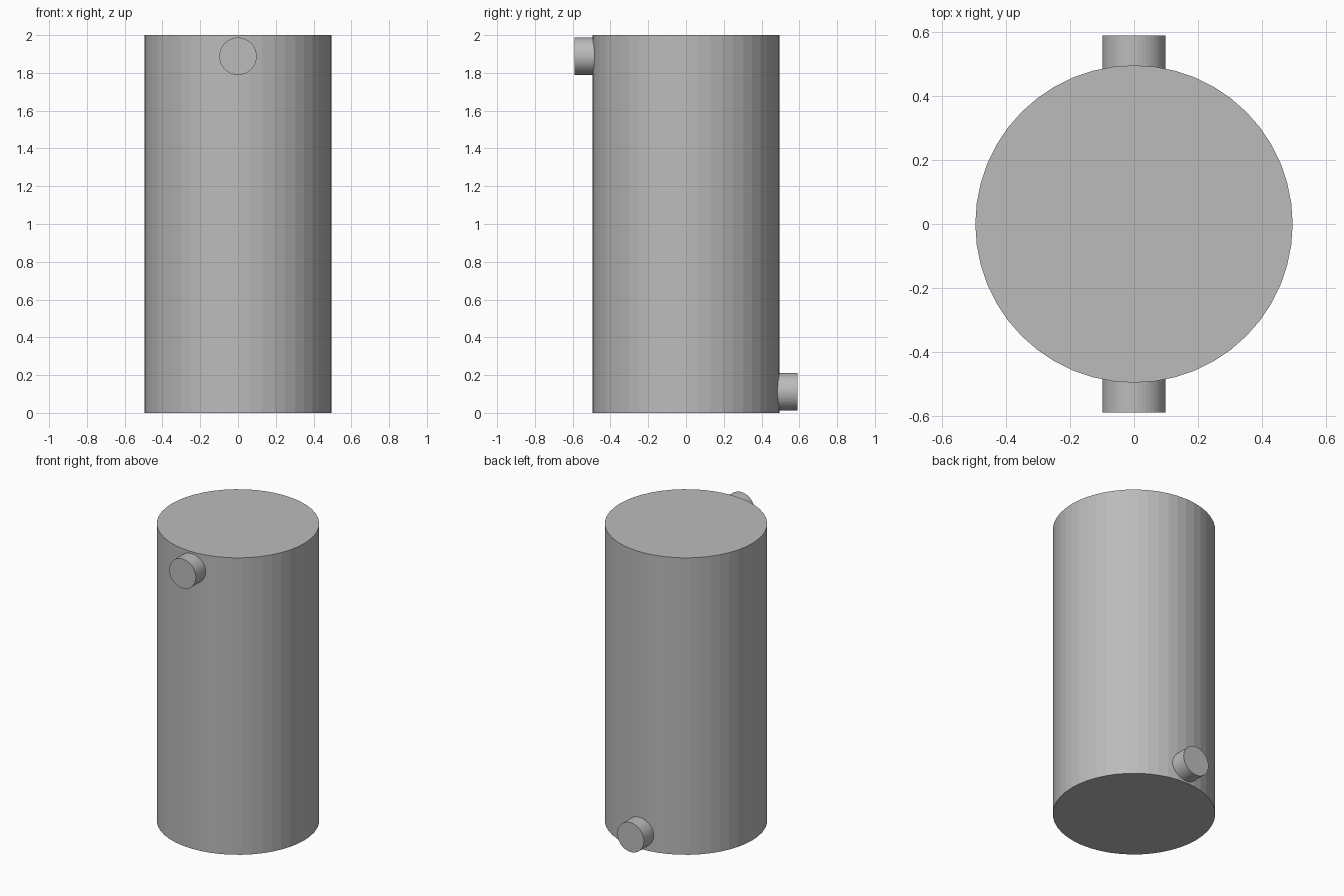
import bpy, bmesh, math
from mathutils import Matrix

if "Cube" in bpy.data.objects:
    bpy.data.objects.remove(bpy.data.objects["Cube"])

steel = bpy.data.materials.new("plain grey")
steel.diffuse_color = (0.5, 0.5, 0.5, 1)
steel.use_nodes = True
steel.node_tree.nodes["Principled BSDF"].inputs["Base Color"].default_value = steel.diffuse_color


def finish(name, bm):
    mesh = bpy.data.meshes.new(name)
    bm.to_mesh(mesh)
    bm.free()
    mesh.materials.append(steel)
    obj = bpy.data.objects.new(name, mesh)
    bpy.context.collection.objects.link(obj)
    return obj


def cylinder(name, radius, depth, matrix, sides):
    bm = bmesh.new()
    bmesh.ops.create_cone(bm, cap_ends=True, segments=sides, radius1=radius,
                          radius2=radius, depth=depth, matrix=matrix)
    return finish(name, bm)


def baffle(name, z, side):
    # Disc with its far edge cut away so flow can pass
    bm = bmesh.new()
    bmesh.ops.create_cone(bm, cap_ends=True, segments=48, radius1=0.488,
                          radius2=0.488, depth=0.02,
                          matrix=Matrix.Translation((0, 0, z)))
    cut = bmesh.ops.bisect_plane(bm, geom=bm.verts[:] + bm.edges[:] + bm.faces[:],
                                 plane_co=(0, -side * 0.25, 0),
                                 plane_no=(0, -side, 0), clear_outer=True)
    bmesh.ops.holes_fill(bm, edges=[e for e in cut["geom_cut"]
                                    if isinstance(e, bmesh.types.BMEdge)])
    return finish(name, bm)


# Tank body
cylinder("tank_body", 0.496, 2.0, Matrix.Translation((0, 0, 1)), 48)

# Inlet high on the front, outlet low on the back
for name, side, z in (("inlet_pipe", -1, 1.888), ("outlet_pipe", 1, 0.112)):
    place = Matrix.Translation((0, side * 0.515, z)) @ Matrix.Rotation(math.pi / 2, 4, 'X')
    cylinder(name, 0.099, 0.15, place, 48)

# Alternating inner baffles
for i, z in enumerate((0.25, 0.75, 1.25, 1.75)):
    baffle(f"baffle_{i + 1}", z, 1 if i % 2 == 0 else -1)
